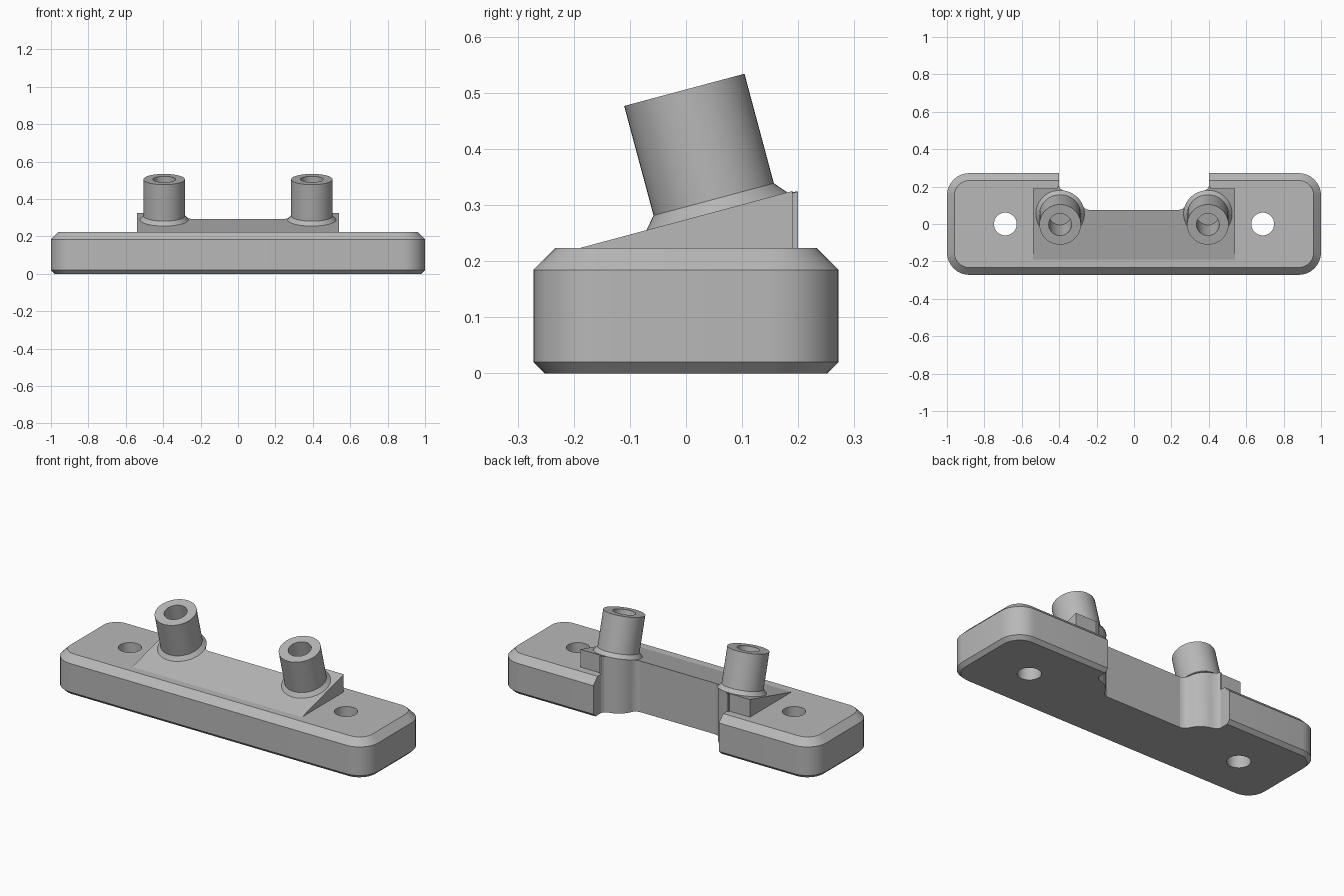
import bpy, bmesh
from math import sin, cos, tan, pi, radians
from mathutils import Matrix

if "Cube" in bpy.data.objects:
    bpy.data.objects.remove(bpy.data.objects["Cube"])

TILT = radians(15)
TOP = 0.223            # top of the base plate
NOTCH_X, NOTCH_Y = 0.40, 0.075
POST_X, POST_Y = 0.395, 0.055

grey = bpy.data.materials.new("plain grey")
grey.use_nodes = True
COLOUR = (0.48, 0.48, 0.48, 1)
grey.diffuse_color = COLOUR
grey.node_tree.nodes["Principled BSDF"].inputs["Base Color"].default_value = COLOUR


def wedge_z(y):
    """Height of the sloping seat at depth y."""
    return TOP + (y + 0.19) * tan(TILT)


def finish(name, bm):
    bmesh.ops.recalc_face_normals(bm, faces=bm.faces)
    mesh = bpy.data.meshes.new(name)
    bm.to_mesh(mesh)
    bm.free()
    mesh.materials.append(grey)
    obj = bpy.data.objects.new(name, mesh)
    bpy.context.collection.objects.link(obj)
    return obj


def loft(name, rings):
    """Join equal-sized rings of points and cap both ends."""
    bm = bmesh.new()
    loops = [[bm.verts.new(p) for p in ring] for ring in rings]
    for a, b in zip(loops, loops[1:]):
        for i in range(len(a)):
            j = (i + 1) % len(a)
            bm.faces.new((a[i], a[j], b[j], b[i]))
    bm.faces.new(loops[0])
    bm.faces.new(loops[-1])
    return finish(name, bm)


def circle(x, y, z, r, n=48):
    return [(x + r * cos(2 * pi * i / n), y + r * sin(2 * pi * i / n), z) for i in range(n)]


def rounded_rect(hx, hy, r, z, n=8):
    pts = []
    for k, (sx, sy) in enumerate([(1, 1), (-1, 1), (-1, -1), (1, -1)]):
        for i in range(n + 1):
            a = pi / 2 * (k + i / n)
            pts.append((sx * (hx - r) + r * cos(a), sy * (hy - r) + r * sin(a), z))
    return pts


def activate(obj):
    bpy.ops.object.select_all(action='DESELECT')
    obj.select_set(True)
    bpy.context.view_layer.objects.active = obj


def smooth(obj):
    activate(obj)
    bpy.ops.object.shade_smooth_by_angle(angle=radians(28))


def cut(obj, cutters):
    activate(obj)
    for c in cutters:
        mod = obj.modifiers.new("cut", 'BOOLEAN')
        mod.operation, mod.solver, mod.object = 'DIFFERENCE', 'EXACT', c
        bpy.ops.object.modifier_apply(modifier=mod.name)


# Base plate with chamfered rims
base = loft("base_plate", [
    rounded_rect(0.98, 0.252, 0.10, 0),
    rounded_rect(1.0, 0.272, 0.12, 0.02),
    rounded_rect(1.0, 0.272, 0.12, 0.184),
    rounded_rect(0.961, 0.233, 0.081, TOP)])

# Sloping seat for the posts
profile = [(-0.19, TOP), (-0.17, TOP - 0.01), (0.19, TOP - 0.01), (0.19, wedge_z(0.19))]
wedge = loft("sloping_seat", [[(x, y, z) for y, z in profile] for x in (-0.54, 0.54)])

# Cutters: rear notch and two screw holes
notch_outline = [(-NOTCH_X, NOTCH_Y), (NOTCH_X, NOTCH_Y), (NOTCH_X, 0.5), (-NOTCH_X, 0.5)]
notch = loft("notch_cutter", [[(x, y, z) for x, y in notch_outline] for z in (-0.1, 0.6)])
holes = [loft("hole_cutter", [circle(s * 0.688, 0, z, 0.061) for z in (-0.1, 0.4)])
         for s in (-1, 1)]
cut(base, [notch] + holes)
cut(wedge, [notch])
for c in [notch] + holes:
    bpy.data.objects.remove(c)
smooth(base)
smooth(wedge)

# Rounded columns in the notch corners, with small fillets at the walls
arc = [(POST_X - 0.128 * cos(a), POST_Y + 0.122 * sin(a))
       for a in [radians(24 + 6 * i) for i in range(10)]]
outline = ([(0.41, 0.06), (0.24, 0.06), (0.24, NOTCH_Y), (0.257, 0.08), (0.27, 0.09)]
           + arc + [(0.38, 0.18), (0.392, 0.187), (NOTCH_X, 0.20), (0.41, 0.20)])

# Hollow posts: flared foot, tube wall, blind bore (radius, height)
LATHE = [(0.13, 0), (0.111, 0.022), (0.111, 0.224), (0.061, 0.224), (0.061, 0.004)]

for side, s in (("right", -1), ("left", 1)):
    column = loft(side + "_column", [
        [(s * x, y, 0.0) for x, y in outline],
        [(s * x, y, wedge_z(min(y, 0.19)) - 0.001) for x, y in outline]])
    smooth(column)
    post = loft(side + "_post", [circle(0, 0, h, r) for r, h in LATHE])
    post.data.transform(Matrix.Translation((s * POST_X, POST_Y, wedge_z(POST_Y)))
                        @ Matrix.Rotation(TILT, 4, 'X'))
    smooth(post)
